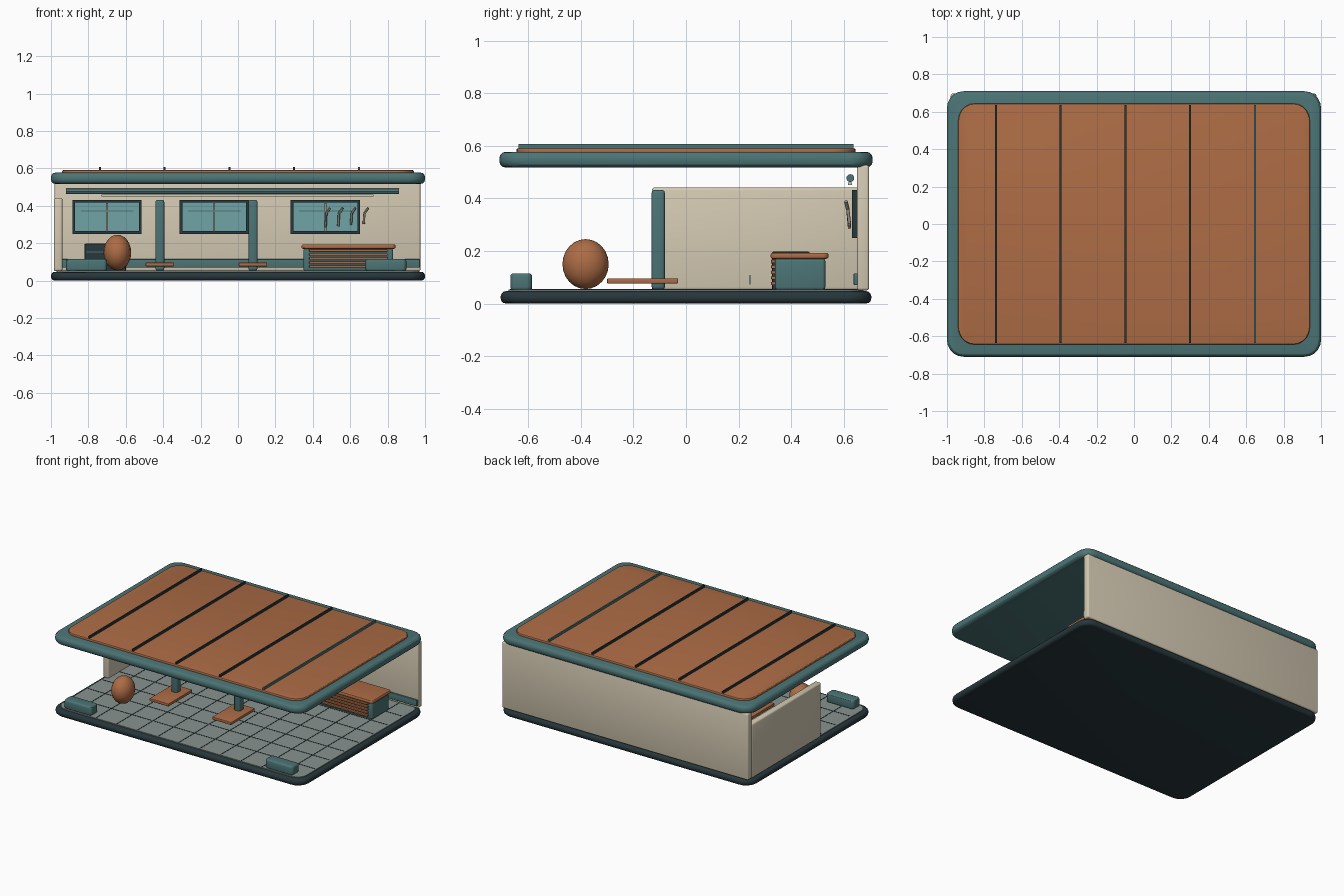
import bpy, bmesh
from mathutils import Vector

old = bpy.data.objects.get("Cube")
if old:
    bpy.data.objects.remove(old, do_unlink=True)


def material(name, r, g, b):
    m = bpy.data.materials.new(name)
    m.use_nodes = True
    m.diffuse_color = (r, g, b, 1)
    m.node_tree.nodes["Principled BSDF"].inputs["Base Color"].default_value = (r, g, b, 1)
    return m


TEAL = material("muted teal", .072, .175, .18)
DARK = material("dark slate", .02, .038, .045)
ORANGE = material("burnt orange", .42, .15, .06)
CREAM = material("warm cream", .66, .59, .45)
TILE = material("tile grey", .25, .29, .275)
GLASS = material("window glass", .16, .37, .38)
METAL = material("dull metal", .30, .29, .24)


def finish(name, bm, mat, smooth=True):
    mesh = bpy.data.meshes.new(name)
    bm.to_mesh(mesh)
    bm.free()
    mesh.materials.append(mat)
    ob = bpy.data.objects.new(name, mesh)
    bpy.context.collection.objects.link(ob)
    if smooth:
        bpy.ops.object.select_all(action='DESELECT')
        ob.select_set(True)
        bpy.context.view_layer.objects.active = ob
        bpy.ops.object.shade_smooth_by_angle()
    return ob


def box(name, mat, xs, ys, zs, corner=0, edge=0):
    """Box from ranges, with rounded upright corners and softened rims."""
    bm = bmesh.new()
    bmesh.ops.create_cube(bm, size=1)
    for v in bm.verts:
        v.co = [lo + (hi - lo) * (c + .5) for c, (lo, hi) in zip(v.co, (xs, ys, zs))]
    if corner:
        upright = [e for e in bm.edges if abs(e.verts[0].co.z - e.verts[1].co.z) > 1e-5]
        bmesh.ops.bevel(bm, geom=upright, offset=corner, segments=5, profile=.5, affect='EDGES')
    if edge:
        rims = [e for e in bm.edges if not corner or
                abs(e.verts[0].co.z - e.verts[1].co.z) < 1e-5]
        bmesh.ops.bevel(bm, geom=rims, offset=edge, segments=3, profile=.5, affect='EDGES')
    bmesh.ops.recalc_face_normals(bm, faces=bm.faces)
    return finish(name, bm, mat, bool(corner or edge))


def rod(name, mat, a, b, radius):
    a, b = Vector(a), Vector(b)
    bm = bmesh.new()
    bmesh.ops.create_cone(bm, cap_ends=True, segments=12, radius1=radius,
                          radius2=radius, depth=(b - a).length)
    ob = finish(name, bm, mat)
    ob.location = (a + b) / 2
    ob.rotation_euler = (b - a).to_track_quat('Z', 'Y').to_euler()
    return ob


# Floor slab, tiles and grout lines
box("floor_base", DARK, (-1, 1), (-.705, .705), (0, .047), .09, .02)
box("tile_floor", TILE, (-.97, .97), (-.675, .675), (.04, .053), .07)
for i in range(-5, 6):
    x = i * .165
    box("grout_line_across", DARK, (x - .003, x + .003), (-.67, .65), (.05, .0545))
for i in range(-3, 4):
    y = i * .165
    box("grout_line_along", DARK, (-.96, .96), (y - .003, y + .003), (.05, .0545))

# Roof, roof panel and battens
box("roof", TEAL, (-1, 1), (-.71, .71), (.517, .577), .09, .024)
box("roof_panel", ORANGE, (-.94, .94), (-.645, .645), (.57, .59), .09, .006)
for i in range(5):
    x = -.738 + i * .346
    box("roof_batten", DARK if i < 4 else TEAL, (x - .005, x + .005), (-.637, .637), (.585, .606))

# Walls and skirting
box("back_wall", CREAM, (-.98, .975), (.65, .697), (.05, .527), edge=.01)
box("side_wall", CREAM, (-.985, -.938), (-.13, .66), (.05, .442), edge=.012)
box("skirting", TEAL, (-.94, .972), (.638, .655), (.07, .115), edge=.003)

# Windows: frame, glass, crossbar and mullion
for cx in (-.7, -.127, .467):
    w, lo, hi, rim = .185, .25, .432, .014
    for s in (-1, 1):
        x = cx + s * (w - rim / 2)
        box("window_frame_side", DARK, (x - rim / 2, x + rim / 2), (.632, .652), (lo, hi))
    for z in (lo, hi - rim):
        box("window_frame_rail", DARK, (cx - w, cx + w), (.632, .652), (z, z + rim))
    box("window_glass", GLASS, (cx - w + .01, cx + w - .01), (.642, .652), (lo + .01, hi - .01))
    box("window_crossbar", TEAL, (cx - .14, cx + .14), (.636, .645), (.368, .376))
    box("window_mullion", METAL, (cx - .005, cx + .005), (.633, .645), (.262, .415))

# Wall rail with slim light strip
rod("wall_rail", TEAL, (-.92, .625, .477), (.86, .625, .477), .015)
box("light_strip", CREAM, (-.73, .725), (.617, .632), (.45, .461))

# Hanging utensils
for i in range(4):
    x = .468 + i * .068
    rod("utensil_handle", METAL, (x, .622, .285 + .006 * i), (x + .004, .615, .362), .006)
    rod("utensil_hook", METAL, (x + .004, .615, .36), (x + .024, .608, .388), .007)

# Counter with slatted front
box("counter_body", TEAL, (.35, .83), (.338, .53), (.05, .172), edge=.012)
box("counter_top", ORANGE, (.34, .842), (.322, .542), (.17, .193), .02, .008)
for i in range(5):
    z = .07 + i * .021
    box("counter_slat", ORANGE, (.38, .8), (.324, .342), (z, z + .013), edge=.003)

# Low dark cabinet with a handle
box("low_cabinet", DARK, (-.82, -.6), (.328, .47), (.05, .197), edge=.004)
box("cabinet_shelf_line", TEAL, (-.81, -.61), (.325, .33), (.15, .155))
box("cabinet_handle", GLASS, (-.69, -.63), (.241, .245), (.072, .108))

# Posts passing through small foot plates
for cx in (-.418, .08):
    box("post", TEAL, (cx - .024, cx + .024), (-.131, -.08), (.053, .432), edge=.012)
    box("foot_plate", ORANGE, (cx - .076, cx + .076), (-.3, -.03), (.076, .096), edge=.004)

# Low front planters
for x in (-.92, .68):
    box("front_block", TEAL, (x, x + .22), (-.668, -.585), (.05, .115), .02, .012)

# Egg-shaped ball
bm = bmesh.new()
bmesh.ops.create_uvsphere(bm, u_segments=16, v_segments=12, radius=1)
bmesh.ops.scale(bm, vec=(.074, .088, .095), verts=bm.verts)
ball = finish("ball", bm, ORANGE)
ball.location = (-.645, -.382, .15)
